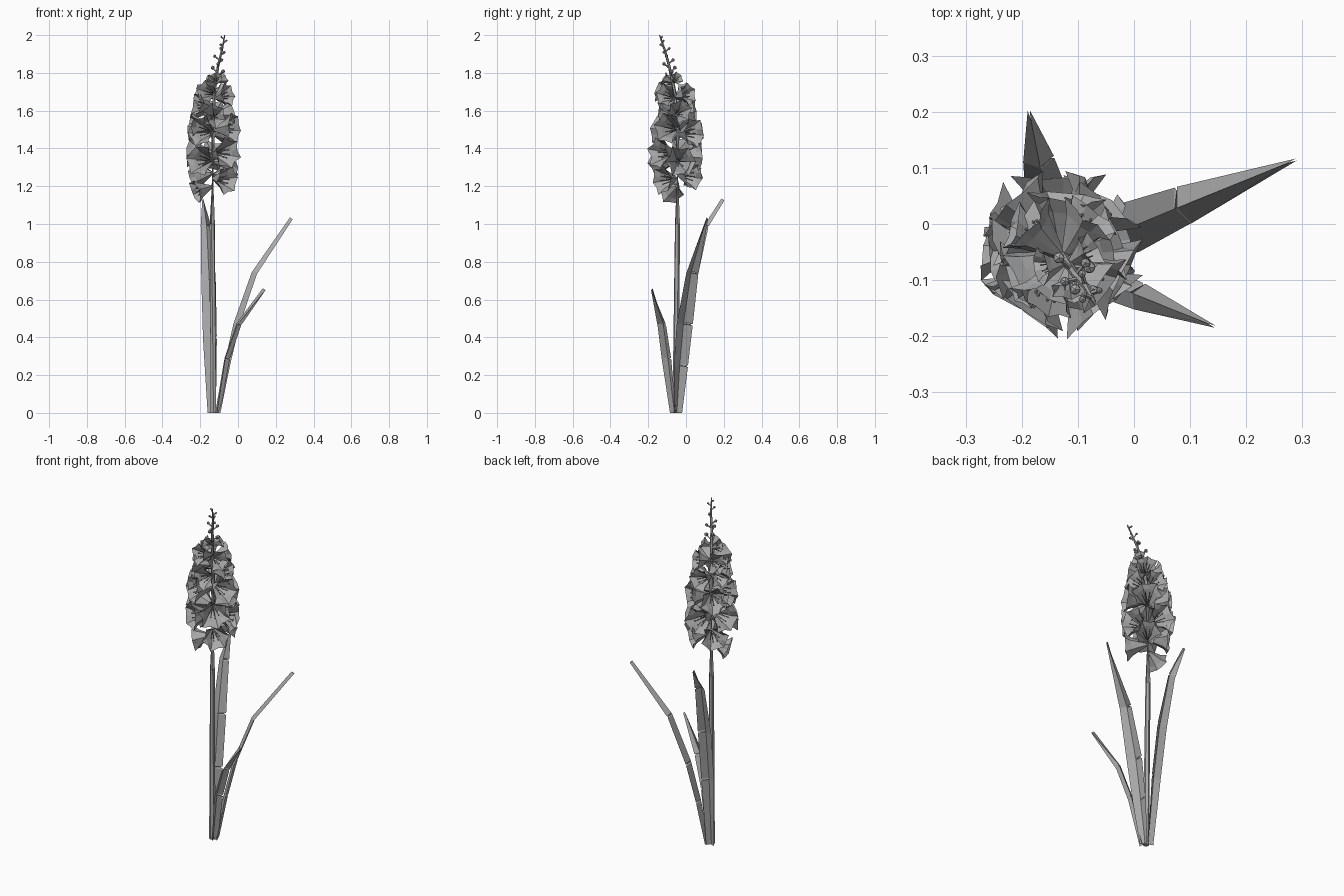
import bpy, bmesh, math, random
from mathutils import Vector

random.seed(4)
if "Cube" in bpy.data.objects:
    bpy.data.objects.remove(bpy.data.objects["Cube"], do_unlink=True)

grey = bpy.data.materials.new("plant grey")
grey.use_nodes = True
grey.diffuse_color = (0.4, 0.4, 0.4, 1)
grey.node_tree.nodes["Principled BSDF"].inputs["Base Color"].default_value = (0.4, 0.4, 0.4, 1)


def finish(bm, name):
    mesh = bpy.data.meshes.new(name)
    bm.to_mesh(mesh)
    bm.free()
    mesh.materials.append(grey)
    obj = bpy.data.objects.new(name, mesh)
    bpy.context.collection.objects.link(obj)


def bridge(bm, a, b, closed=True):
    n = len(a)
    for i in range(n if closed else n - 1):
        j = (i + 1) % n
        bm.faces.new((a[i], a[j], b[j], b[i]))


def tube(bm, points, radii, sides=6):
    """Faceted tube through a row of points."""
    pts = [Vector(p) for p in points]
    rings = []
    for k, p in enumerate(pts):
        way = pts[min(k + 1, len(pts) - 1)] - pts[max(k - 1, 0)]
        q = way.to_track_quat('Z', 'Y')
        ring = []
        for i in range(sides):
            a = math.tau * i / sides
            ring.append(bm.verts.new(p + q @ Vector((math.cos(a), math.sin(a), 0)) * radii[k]))
        rings.append(ring)
    for a, b in zip(rings, rings[1:]):
        bridge(bm, a, b)
    bm.faces.new(rings[0][::-1])
    bm.faces.new(rings[-1])


def bud(bm, centre, radius):
    made = bmesh.ops.create_icosphere(bm, subdivisions=1, radius=radius)
    bmesh.ops.translate(bm, verts=made["verts"], vec=centre)


# Stem
STEM = [Vector(p) for p in ((-0.13, -0.055, 0), (-0.136, -0.045, 1.0), (-0.132, -0.045, 1.5),
                            (-0.125, -0.06, 1.7), (-0.105, -0.09, 1.84), (-0.085, -0.112, 1.92),
                            (-0.07, -0.14, 2.0))]


def stem_at(z):
    for a, b in zip(STEM, STEM[1:]):
        if z <= b.z:
            return a.lerp(b, (z - a.z) / (b.z - a.z))
    return STEM[-1]


bm = bmesh.new()
tube(bm, STEM, (0.017, 0.014, 0.012, 0.009, 0.007, 0.006, 0.003))
finish(bm, "stem")


# Leaves: ridged blades with a small torn notch at each bend
def leaf(name, path, widths, notch_side):
    bm = bmesh.new()
    pts = [Vector(p) for p in path]
    out = pts[-1] - pts[0]
    out.z = 0
    out.normalize()
    side = Vector((-out.y, out.x, 0))
    rows = []
    for k, p in enumerate(pts):
        bend = 0 < k < len(pts) - 1
        for s in ((-0.006, 0, 0.006) if bend else (0,)):
            way = (pts[k + 1] - p) if s > 0 or k == 0 else (p - pts[k - 1])
            way.normalize()
            down = way.cross(side)
            if down.dot(out) < 0:
                down = -down
            row = []
            for w in (-1, 0, 1):
                reach = widths[k] / 2
                if bend and s == 0 and w == notch_side:
                    reach *= 0.6
                row.append(bm.verts.new(p + way * s + side * w * reach + down * (abs(w) - 0.5) * 0.018))
            rows.append(row)
    for a, b in zip(rows, rows[1:]):
        bridge(bm, a, b, closed=False)
    finish(bm, name)


leaf("left_leaf", ((-0.11, -0.045, 0), (-0.066, -0.03, 0.25), (-0.016, -0.01, 0.47),
                   (0.08, 0.03, 0.74), (0.282, 0.112, 1.03)), (0.045, 0.08, 0.092, 0.07, 0.004), 1)
leaf("back_leaf", ((-0.137, -0.035, 0), (-0.147, 0.0, 0.4), (-0.154, 0.04, 0.7),
                   (-0.168, 0.105, 0.99), (-0.186, 0.195, 1.13)), (0.045, 0.075, 0.078, 0.056, 0.004), -1)
leaf("front_leaf", ((-0.112, -0.065, 0), (-0.063, -0.1, 0.29), (0.0, -0.125, 0.47),
                    (0.138, -0.18, 0.655)), (0.035, 0.055, 0.05, 0.004), 1)


# Flowers: six-petal trumpets with a flared pointed rim and stamens
def flower(azimuth, z, size, tilt):
    bm = bmesh.new()
    base = stem_at(z)
    a, t = math.radians(azimuth), math.radians(tilt)
    way = Vector((math.cos(a) * math.cos(t), math.sin(a) * math.cos(t), math.sin(t)))
    q = way.to_track_quat('Z', 'Y')
    spin = random.uniform(0, 1)
    rings = []
    for depth, tip, valley in ((0.005, 0.009, 0.009), (0.045, 0.03, 0.026),
                               (0.098, 0.058, 0.052), (0.128, 0.088, 0.068)):
        ring = []
        for i in range(12):
            petal = i % 2 == 0
            r = tip if petal else valley
            lift = 0
            if depth > 0.1:
                r *= random.uniform(0.93, 1.05)
                lift = random.uniform(-0.016, 0.008) if petal else 0
            ang = math.tau * i / 12 + spin
            p = Vector((r * math.cos(ang), r * math.sin(ang), depth + lift))
            ring.append(bm.verts.new(base + q @ p * size))
        rings.append(ring)
    for lower, upper in zip(rings, rings[1:]):
        bridge(bm, lower, upper)
    for i in range(6):
        ang = math.tau * i / 6 + spin
        spread = Vector((math.cos(ang), math.sin(ang), 0))
        foot = base + q @ (spread * 0.006 + Vector((0, 0, 0.03))) * size
        end = base + q @ (spread * 0.026 + Vector((0, 0, 0.11))) * size
        tube(bm, (foot, end), (0.0025 * size, 0.0025 * size), 4)
        bud(bm, end, 0.005 * size)
    finish(bm, "flower")


# Each whorl: size, upward tilt, then azimuth and height of every flower
for size, tilt, places in (
        (0.8, -18, ((200, 1.20),)),
        (0.9, -4, ((-47, 1.24), (48, 1.26), (135, 1.27))),
        (1.0, 0, ((237, 1.335), (8, 1.33), (90, 1.36), (165, 1.38), (-52, 1.375))),
        (0.96, 4, ((237, 1.485), (48, 1.475), (135, 1.48), (185, 1.51), (-25, 1.50))),
        (0.78, 8, ((-88, 1.56), (85, 1.58), (10, 1.58), (160, 1.60), (205, 1.62))),
        (0.72, 12, ((-35, 1.665), (55, 1.67), (140, 1.67), (245, 1.685))),
        (0.42, 25, ((-85, 1.75), (30, 1.75), (190, 1.74)))):
    for azimuth, z in places:
        flower(azimuth, z, size, tilt)

# Closed buds along the bare tip
bm = bmesh.new()
for k in range(10):
    z = 1.78 + 0.022 * k
    small = 1 - k * 0.06
    a = k * 2.4
    start = stem_at(z)
    end = start + Vector((math.cos(a), math.sin(a), 0.8)) * 0.034 * small
    tube(bm, (start, end), (0.004, 0.004), 4)
    bud(bm, end, 0.012 * small)
finish(bm, "tip_buds")
